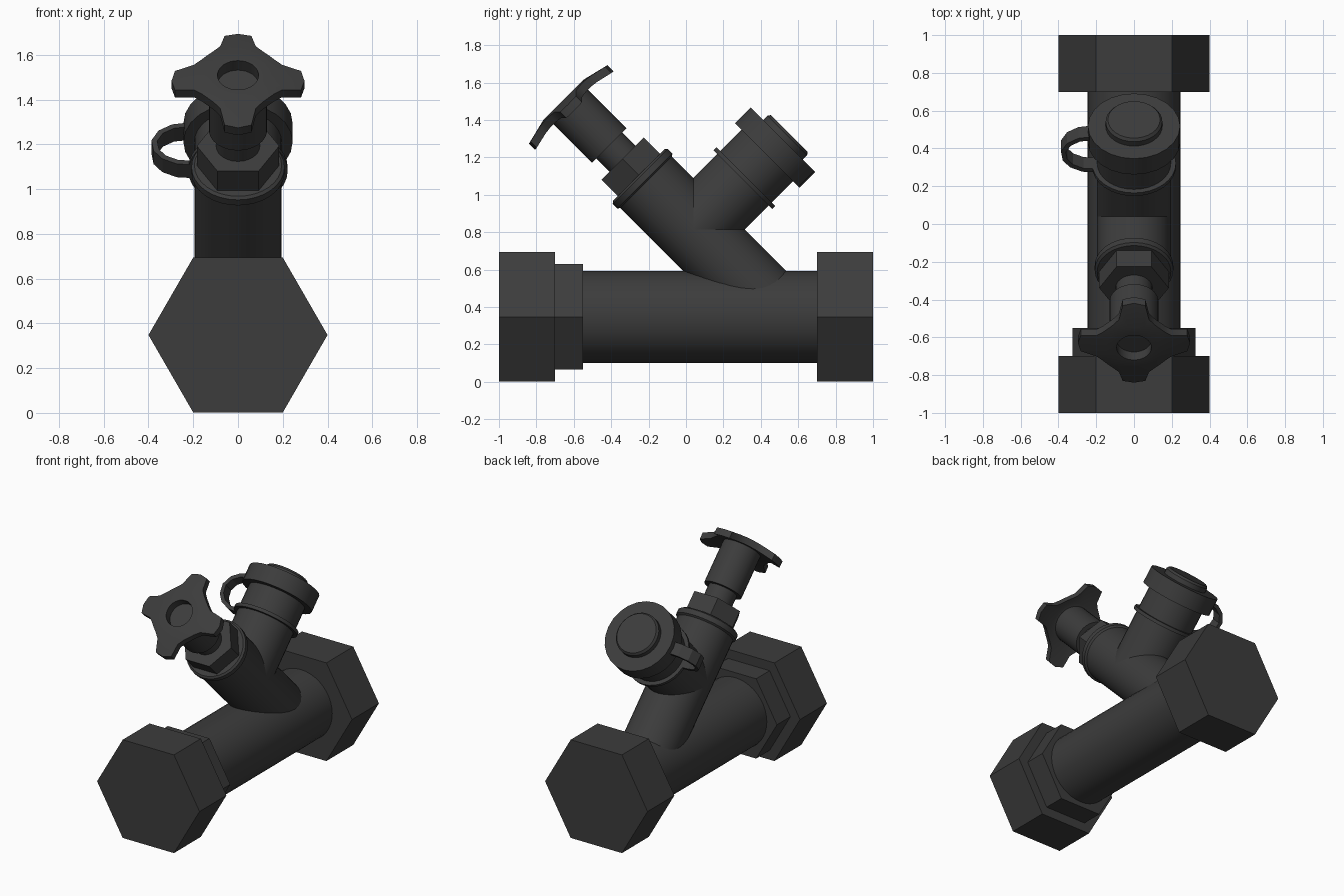
import bpy, bmesh
from math import radians, sin, cos

if "Cube" in bpy.data.objects:
    bpy.data.objects.remove(bpy.data.objects["Cube"])

mat = bpy.data.materials.new("dark_grey")
mat.diffuse_color = (0.045, 0.045, 0.045, 1)
mat.use_nodes = True
mat.node_tree.nodes["Principled BSDF"].inputs["Base Color"].default_value = mat.diffuse_color

# Frames: (origin, rotation about x) for the three axes, local z runs along each
PIPE = ((0, 0, 0.348), radians(-90))
STEM = ((0, 0.427, 0.427), radians(45))
PORT = ((0, -0.388, 0.388), radians(-45))


def finish(name, bm, frame, smooth=True):
    bmesh.ops.recalc_face_normals(bm, faces=bm.faces)
    me = bpy.data.meshes.new(name)
    bm.to_mesh(me)
    bm.free()
    ob = bpy.data.objects.new(name, me)
    bpy.context.collection.objects.link(ob)
    ob.location = frame[0]
    ob.rotation_euler = (frame[1], 0, 0)
    me.materials.append(mat)
    if smooth:
        bpy.ops.object.select_all(action='DESELECT')
        ob.select_set(True)
        bpy.context.view_layer.objects.active = ob
        bpy.ops.object.shade_smooth_by_angle(angle=radians(30))
    return ob


def loft(name, rings, frame, smooth=True):
    """Join rings of points and cap both ends."""
    bm = bmesh.new()
    vs = [[bm.verts.new(p) for p in ring] for ring in rings]
    n = len(rings[0])
    for a, b in zip(vs, vs[1:]):
        for i in range(n):
            j = (i + 1) % n
            bm.faces.new((a[i], a[j], b[j], b[i]))
    bm.faces.new(vs[0][::-1])
    bm.faces.new(vs[-1])
    return finish(name, bm, frame, smooth)


def lathe(name, profile, frame, sides=32):
    """Turn an (radius, height) profile about the frame axis."""
    rings = [[(r * cos(radians(360 * i / sides)), r * sin(radians(360 * i / sides)), h)
              for i in range(sides)] for r, h in profile]
    return loft(name, rings, frame, sides > 8)


def drum(name, r, h0, h1, frame, sides=32):
    return lathe(name, [(r, h0), (r, h1)], frame, sides)


# Main pipe with hex ends
drum("main_pipe", 0.246, -0.9, 0.9, PIPE, 40)
drum("front_nut", 0.4, -1.0, -0.7, PIPE, 6)
drum("front_inner_nut", 0.325, -0.71, -0.55, PIPE, 6)
drum("back_nut", 0.4, 0.7, 1.0, PIPE, 6)

# Angled valve branch
drum("valve_branch", 0.195, 0.0, 0.95, STEM)
lathe("valve_collar", [(0.195, 0.905), (0.208, 0.915), (0.208, 0.95), (0.195, 0.96)], STEM)
drum("gland_nut", 0.184, 0.95, 1.083, STEM, 6)
drum("valve_stem", 0.098, 1.07, 1.2, STEM, 24)

# Four-lobed handle with recessed hub, one outline quarter repeated
quarter = [(-22, .212), (-12, .288), (0, .297), (12, .288), (22, .212),
           (34, .195), (45, .192), (56, .195)]
outline = [(radians(a + 90 * k), r) for k in range(4) for a, r in quarter]


def circle(r, h):
    return [(r * cos(a), r * sin(a), h) for a, _ in outline]


def lobed(limit, drop):
    pts = []
    for a, r in outline:
        r = min(r, limit)
        h = 1.53 - drop - max(0, r - 0.16) * 0.26
        pts.append((r * cos(a), r * sin(a), h))
    return pts


loft("handle", [circle(.092, 1.47), circle(.092, 1.53), circle(.15, 1.53),
                lobed(1, 0), lobed(1, .047), circle(.15, 1.485), circle(.13, 1.485),
                circle(.13, 1.184)], STEM)

# Opposite port with cap
drum("port_branch", 0.195, 0.607, 1.2, PORT)
drum("strap_ring", 0.222, 0.98, 1.003, PORT)
drum("port_cap", 0.244, 1.163, 1.282, PORT, 24)
lathe("cap_button", [(0.15, 1.27), (0.15, 1.315), (0.138, 1.33)], PORT)

# Retaining strap looping from ring to cap
path = [(-.2, .99), (-.27, .995), (-.33, 1.025), (-.365, 1.07), (-.374, 1.13),
        (-.345, 1.185), (-.29, 1.22), (-.225, 1.23)]
bm = bmesh.new()
pairs = [[bm.verts.new((x, s * 0.042, t)) for s in (-1, 1)] for x, t in path]
for a, b in zip(pairs, pairs[1:]):
    bm.faces.new((a[0], a[1], b[1], b[0]))
strap = finish("cap_strap", bm, PORT, False)
mod = strap.modifiers.new("thickness", 'SOLIDIFY')
mod.thickness = 0.026
mod.offset = 0
